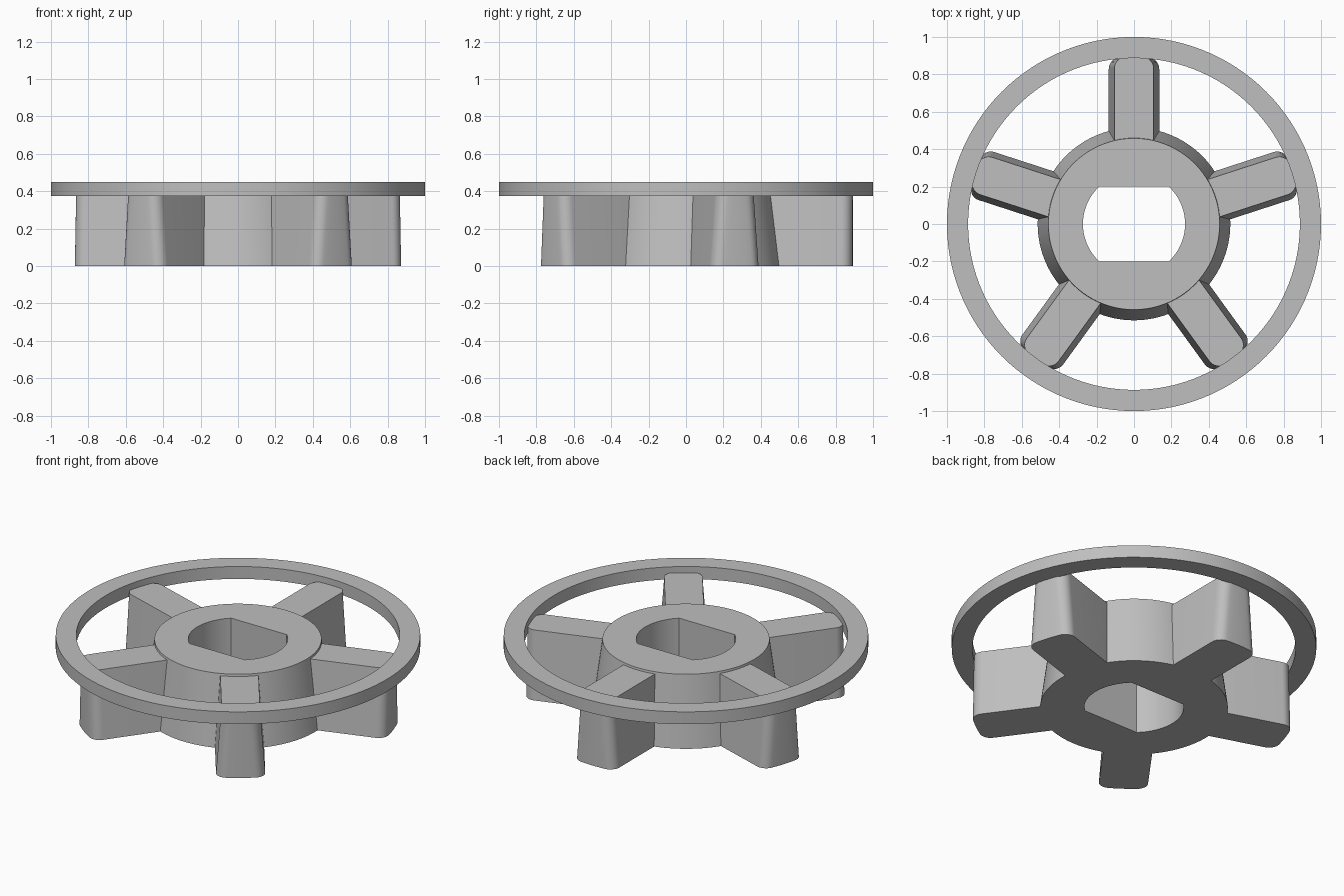
import bpy, bmesh
from math import sin, cos, pi, asin, atan2, sqrt, radians

cube = bpy.data.objects.get("Cube")
if cube:
    bpy.data.objects.remove(cube)

grey = bpy.data.materials.new("grey")
grey.use_nodes = True
GREY = (0.52, 0.52, 0.52, 1)
grey.diffuse_color = GREY
grey.node_tree.nodes["Principled BSDF"].inputs["Base Color"].default_value = GREY


def finish(name, bm):
    """Turn a bmesh into a grey object with smooth curves and crisp edges."""
    bmesh.ops.recalc_face_normals(bm, faces=bm.faces)
    mesh = bpy.data.meshes.new(name)
    bm.to_mesh(mesh)
    bm.free()
    mesh.materials.append(grey)
    obj = bpy.data.objects.new(name, mesh)
    bpy.context.collection.objects.link(obj)
    bpy.ops.object.select_all(action='DESELECT')
    obj.select_set(True)
    bpy.context.view_layer.objects.active = obj
    bpy.ops.object.shade_smooth_by_angle(angle=radians(25))
    return obj


def loop(bm, points, z):
    return [bm.verts.new((x, y, z)) for x, y in points]


def bridge(bm, a, b):
    for i in range(len(a)):
        j = (i + 1) % len(a)
        bm.faces.new((a[i], a[j], b[j], b[i]))


def tube(name, outer_low, outer_top, inner, z_low, z_top):
    """Solid with a hole, lofted through four matching loops."""
    bm = bmesh.new()
    loops = [loop(bm, outer_low, z_low), loop(bm, outer_top, z_top),
             loop(bm, inner, z_top), loop(bm, inner, z_low)]
    for k in range(4):
        bridge(bm, loops[k], loops[(k + 1) % 4])
    return finish(name, bm)


def circle(r, n=120):
    return [(r * cos(2 * pi * i / n), r * sin(2 * pi * i / n)) for i in range(n)]


def flatted_bore(r, flat, n=120):
    """Circle cut by two parallel flats, with vertices snapped to the corners."""
    corner = asin(flat / r)
    points = []
    for i in range(n):
        a = 2 * pi * i / n
        for c in (corner, pi - corner, pi + corner, 2 * pi - corner):
            if abs(a - c) < pi / n:
                a = c
        d = min(r, flat / max(abs(sin(a)), 0.001))
        points.append((d * cos(a), d * sin(a)))
    return points


def spoke_outline(w, root=0.44, tip=0.893, fillet=0.06):
    """Plan of a spoke along +x, its tip rounded to follow the rim."""
    cy = w - fillet
    cx = sqrt((tip - fillet) ** 2 - cy ** 2)
    lean = atan2(cy, cx)
    half = [(root, w)]
    for i in range(9):
        a = pi / 2 + (lean - pi / 2) * i / 8
        half.append((cx + fillet * cos(a), cy + fillet * sin(a)))
    for f in (0.66, 0.33):
        half.append((tip * cos(lean * f), tip * sin(lean * f)))
    return half + [(tip, 0)] + [(x, -y) for x, y in reversed(half)]


# Rim and tapered hub
tube("rim", circle(1), circle(1), circle(0.887), 0.375, 0.45)
tube("hub", circle(0.515), circle(0.458), flatted_bore(0.273, 0.2), 0, 0.425)

# Five drafted spokes
for k in range(5):
    bm = bmesh.new()
    low = loop(bm, spoke_outline(0.135), 0)
    top = loop(bm, spoke_outline(0.105), 0.412)
    bridge(bm, low, top)
    bm.faces.new(low)
    bm.faces.new(top)
    spoke = finish(f"spoke_{k + 1}", bm)
    spoke.rotation_euler.z = pi / 2 + k * 2 * pi / 5
